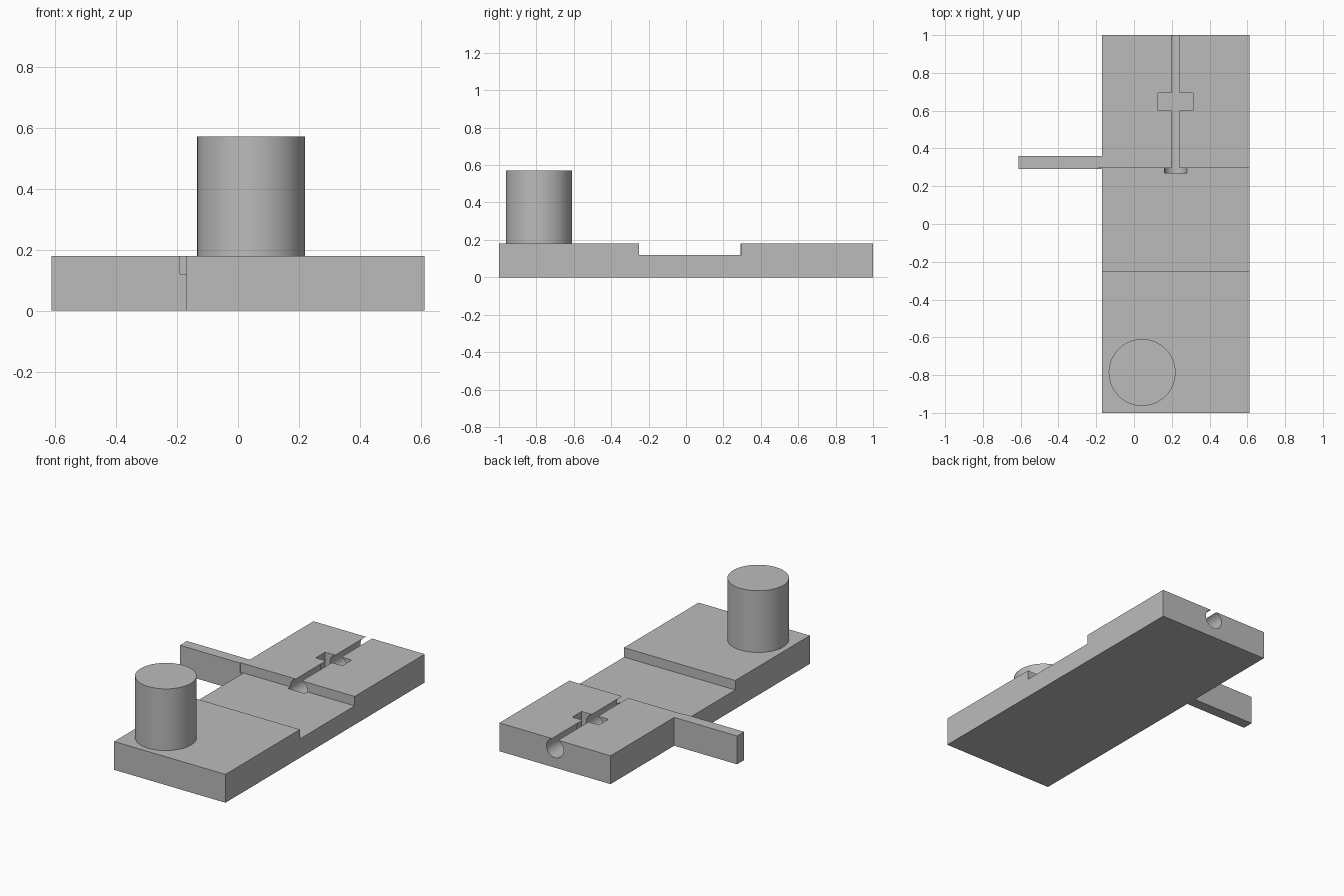
import bpy
import math

cube = bpy.data.objects.get("Cube")
if cube:
    bpy.data.objects.remove(cube, do_unlink=True)

# Single flat grey material
GREY = (0.5, 0.5, 0.5, 1.0)
mat = bpy.data.materials.new("plain grey")
mat.use_nodes = True
mat.diffuse_color = GREY
mat.node_tree.nodes["Principled BSDF"].inputs["Base Color"].default_value = GREY


def finish(name):
    ob = bpy.context.object
    ob.name = name
    ob.data.materials.append(mat)
    bpy.ops.object.transform_apply(location=False, rotation=True, scale=True)
    return ob


def box(name, x, y, z):
    """Box spanning the given (min, max) ranges."""
    spans = (x, y, z)
    bpy.ops.mesh.primitive_cube_add(size=1, location=[(a + b) / 2 for a, b in spans])
    bpy.context.object.scale = [b - a for a, b in spans]
    return finish(name)


def cylinder(name, radius, depth, location, rotation=(0, 0, 0)):
    bpy.ops.mesh.primitive_cylinder_add(vertices=64, radius=radius, depth=depth,
                                        location=location, rotation=rotation)
    return finish(name)


def combine(target, tool, operation):
    """Apply a boolean and discard the tool object."""
    mod = target.modifiers.new(tool.name, "BOOLEAN")
    mod.operation = operation
    mod.solver = "EXACT"
    mod.object = tool
    bpy.context.view_layer.objects.active = target
    bpy.ops.object.modifier_apply(modifier=mod.name)
    bpy.data.objects.remove(tool, do_unlink=True)


def smooth(ob):
    bpy.ops.object.select_all(action="DESELECT")
    ob.select_set(True)
    bpy.context.view_layer.objects.active = ob
    bpy.ops.object.shade_smooth_by_angle(angle=math.radians(30))


TOP = 0.18
STEP_BACK = 0.297
GROOVE_X = 0.22

# Base slab with the thin side arm
base = box("base_plate", (-0.17, 0.612), (-1, 1), (0, TOP))
combine(base, box("side_arm", (-0.612, -0.1), (0.291, 0.361), (0, TOP)), "UNION")

# Wide lowered step across the middle, nicking the arm's root
combine(base, box("step_cutter", (-0.19, 0.7), (-0.252, STEP_BACK), (0.12, 0.3)), "DIFFERENCE")

# Round groove, open along the top, running out of the back
front, back = 0.271, 1.1
combine(base, cylinder("groove_cutter", 0.06, back - front,
                       (GROOVE_X, (front + back) / 2, 0.124),
                       (math.pi / 2, 0, 0)), "DIFFERENCE")

# Rectangular pocket across the groove
combine(base, box("pocket_cutter", (GROOVE_X - 0.093, GROOVE_X + 0.093),
                  (0.6, 0.694), (0.06, 0.3)), "DIFFERENCE")
smooth(base)

# Upright round post near the front
post_top = 0.572
post = cylinder("round_post", 0.177, post_top - TOP, (0.043, -0.786, (post_top + TOP) / 2))
smooth(post)
